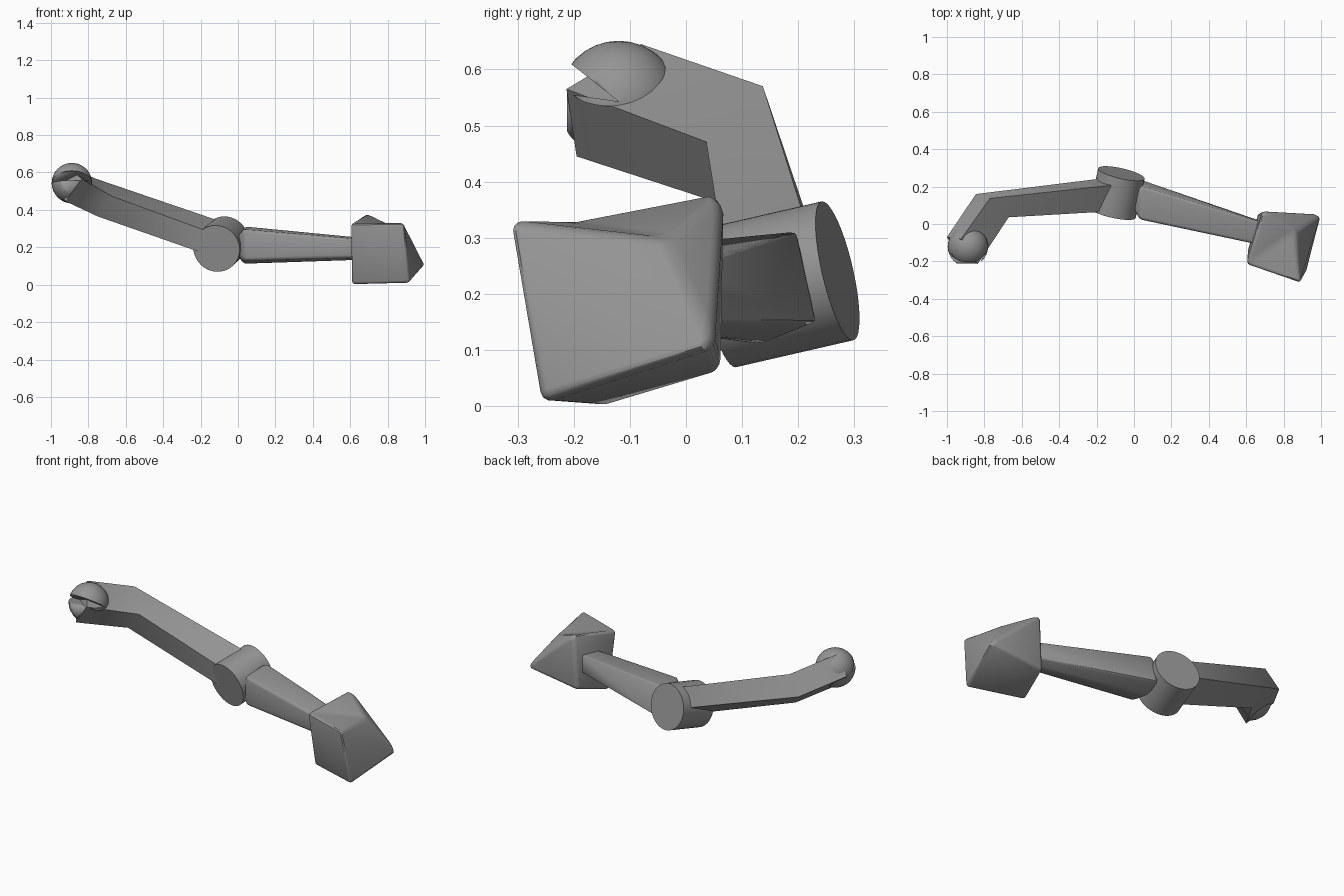
import bpy, bmesh, math
from mathutils import Vector

if "Cube" in bpy.data.objects:
    bpy.data.objects.remove(bpy.data.objects["Cube"])

grey = bpy.data.materials.new("plain_grey")
grey.diffuse_color = (0.3, 0.3, 0.3, 1)
grey.use_nodes = True
grey.node_tree.nodes["Principled BSDF"].inputs["Base Color"].default_value = grey.diffuse_color


def activate(ob):
    bpy.ops.object.select_all(action='DESELECT')
    ob.select_set(True)
    bpy.context.view_layer.objects.active = ob


def finish(name, bm, bevel=0.0, angle=35):
    """Turn a bmesh into a named grey object with optional rounded edges."""
    bmesh.ops.recalc_face_normals(bm, faces=bm.faces)
    me = bpy.data.meshes.new(name)
    bm.to_mesh(me)
    bm.free()
    ob = bpy.data.objects.new(name, me)
    bpy.context.collection.objects.link(ob)
    me.materials.append(grey)
    activate(ob)
    if bevel:
        m = ob.modifiers.new("round", 'BEVEL')
        m.width, m.segments = bevel, 3
        m.limit_method, m.angle_limit = 'ANGLE', math.radians(20)
        bpy.ops.object.modifier_apply(modifier=m.name)
    bpy.ops.object.shade_smooth_by_angle(angle=math.radians(angle))
    return ob


def hull(name, pts, bevel=0.0):
    """Convex solid around a few corner points."""
    bm = bmesh.new()
    for p in pts:
        bm.verts.new(p)
    res = bmesh.ops.convex_hull(bm, input=bm.verts[:])
    inner = [g for g in res["geom_interior"] if isinstance(g, bmesh.types.BMVert)]
    if inner:
        bmesh.ops.delete(bm, geom=inner, context='VERTS')
    bmesh.ops.dissolve_limit(bm, angle_limit=math.radians(8),
                             verts=bm.verts[:], edges=bm.edges[:])
    return finish(name, bm, bevel)


def cut(ob, pts):
    """Subtract a convex solid from an object."""
    cutter = hull("cutter", pts)
    cutter.hide_render = True
    activate(ob)
    m = ob.modifiers.new("cut", 'BOOLEAN')
    m.operation, m.object, m.solver = 'DIFFERENCE', cutter, 'EXACT'
    bpy.ops.object.modifier_apply(modifier=m.name)
    bpy.data.objects.remove(cutter)


# hub: tilted short cylinder
front, back = Vector((-0.115, 0.061, 0.193)), Vector((-0.067, 0.270, 0.241))
bm = bmesh.new()
bmesh.ops.create_cone(bm, cap_ends=True, segments=40, radius1=0.127, radius2=0.127,
                      depth=(back - front).length)
rot = (back - front).to_track_quat('Z', 'Y')
for v in bm.verts:
    v.co = rot @ v.co + (front + back) / 2
finish("hub", bm)

# bent arm: square section swept through hub, elbow and wrist
sections = [
    [(-0.12, 0.068, 0.27), (-0.12, 0.085, 0.145), (-0.12, 0.25, 0.235), (-0.12, 0.207, 0.348)],
    [(-0.67, 0.036, 0.471), (-0.75, 0.05, 0.365), (-0.845, 0.16, 0.465), (-0.77, 0.137, 0.57)],
    [(-0.835, -0.213, 0.565), (-0.92, -0.195, 0.445), (-1.0, -0.07, 0.54), (-0.925, -0.08, 0.645)],
]
bm = bmesh.new()
rings = [[bm.verts.new(p) for p in s] for s in sections]
for a, b in zip(rings, rings[1:]):
    for i in range(4):
        j = (i + 1) % 4
        bm.faces.new((a[i], a[j], b[j], b[i]))
bm.faces.new(rings[0])
bm.faces.new(rings[-1])
finish("bent_arm", bm, angle=60)

# wrist ball: wedge-shaped mouth at the front, trimmed flush with the arm's inner side
centre = Vector((-0.888, -0.12, 0.543))
bm = bmesh.new()
bmesh.ops.create_uvsphere(bm, u_segments=32, v_segments=16, radius=0.108)
bmesh.ops.translate(bm, verts=bm.verts, vec=centre)
ball = finish("wrist_ball", bm)
cut(ball, [centre + Vector((sx * 0.2, y, z)) for sx in (-1, 1)
           for y, z in ((0, 0), (-0.21, 0.165), (-0.21, 0.03))])
a, b = Vector(sections[2][0]), Vector(sections[1][0])
d, c = Vector(sections[2][1]), Vector(sections[1][1])
out = (b - a).cross(d - a).normalized()
if out.x < 0:
    out.negate()
along, down = (a - b).normalized() * 0.1, (d - a).normalized() * 0.1
inner = [a + along, b, c + down, d + along + down]
cut(ball, [p - out * 0.003 for p in inner] + [p + out * 0.2 for p in inner])
cut(ball, [(x, y, z) for x in (-1.2, -0.6) for y in (-0.4, -0.212) for z in (0.3, 0.8)])

# handle: tapered neck between hub and head
hull("handle", [
    (-0.04, 0.16, 0.21),
    (0.03, 0.025, 0.295), (0.03, 0.025, 0.13), (0.03, 0.135, 0.11),
    (0.04, 0.235, 0.15), (0.04, 0.20, 0.312), (0.19, 0.07, 0.108),
    (0.70, -0.118, 0.238), (0.70, -0.112, 0.148), (0.70, -0.05, 0.132),
    (0.70, 0.008, 0.153), (0.70, 0.003, 0.248),
], bevel=0.015)

# head: skewed block with softened edges and a dented top
corners = [
    (0.60, -0.216, 0.33), (0.892, -0.317, 0.332), (0.86, -0.035, 0.30), (0.685, 0.068, 0.385),
    (0.605, -0.155, -0.003), (0.918, -0.262, 0.005), (1.008, 0.05, 0.105), (0.665, 0.062, 0.062),
]
quads = [(0, 1, 2), (0, 2, 3), (4, 5, 6), (4, 6, 7), (0, 1, 5, 4),
         (1, 2, 6, 5), (2, 3, 6), (3, 7, 6), (3, 0, 4, 7)]
bm = bmesh.new()
vs = [bm.verts.new(p) for p in corners]
for q in quads:
    bm.faces.new([vs[i] for i in q])
finish("head", bm, bevel=0.02)
